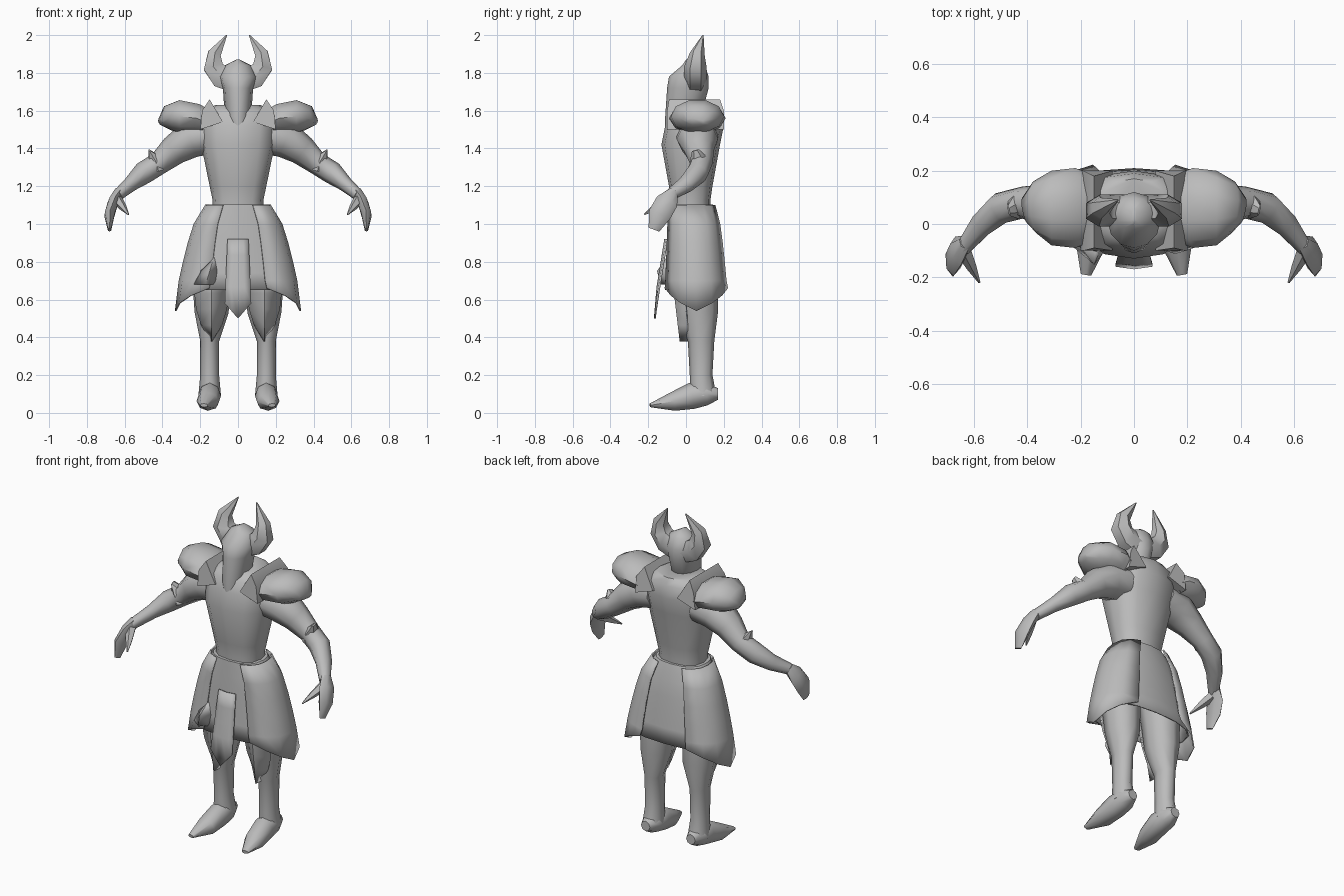
import bpy, bmesh, math
from mathutils import Vector

cube = bpy.data.objects.get("Cube")
if cube:
    bpy.data.objects.remove(cube)

shade = (0.5, 0.5, 0.5, 1)
grey = bpy.data.materials.new("stone_grey")
grey.use_nodes = True
grey.diffuse_color = shade
grey.node_tree.nodes["Principled BSDF"].inputs["Base Color"].default_value = shade


def skin(name, rings, closed=True, open_end=False, mirror=False, thick=0, angle=55):
    """Join rows of points into one smooth-shaded surface."""
    bm = bmesh.new()
    rows = [[bm.verts.new(point) for point in ring] for ring in rings]
    count = len(rows[0])
    for upper, lower in zip(rows, rows[1:]):
        for i in range(count if closed else count - 1):
            j = (i + 1) % count
            bm.faces.new((upper[i], upper[j], lower[j], lower[i]))
    if closed:
        bm.faces.new(reversed(rows[0]))
        if not open_end:
            bm.faces.new(rows[-1])
    bmesh.ops.recalc_face_normals(bm, faces=bm.faces)
    mesh = bpy.data.meshes.new(name)
    bm.to_mesh(mesh)
    bm.free()
    mesh.materials.append(grey)
    part = bpy.data.objects.new(name, mesh)
    bpy.context.collection.objects.link(part)
    if thick:
        solid = part.modifiers.new("thickness", "SOLIDIFY")
        solid.thickness, solid.offset = thick, 0
    if mirror:
        part.modifiers.new("mirror", "MIRROR").use_mirror_merge = False
    bpy.ops.object.select_all(action="DESELECT")
    part.select_set(True)
    bpy.context.view_layer.objects.active = part
    bpy.ops.object.shade_smooth_by_angle(angle=math.radians(angle))


def oval(height, half_width, front, back, sides=12, power=0.8):
    """Level ring, a little boxier than an ellipse."""
    points = []
    for i in range(sides):
        turn = math.tau * i / sides
        c, s = math.cos(turn), math.sin(turn)
        across = math.copysign(abs(c) ** power, c)
        along = math.copysign(abs(s) ** power, s)
        points.append((across * half_width,
                       (along * (back - front) + back + front) / 2, height))
    return points


def tube(name, path, side=(0, 1, 0), sides=8, **options):
    """Mirrored sweep along (centre, half size along side, half size across)."""
    centres = [Vector(centre) for centre, along, across in path]
    last = len(path) - 1
    rings = []
    for i, (centre, along, across) in enumerate(path):
        direction = (centres[min(i + 1, last)] - centres[max(i - 1, 0)]).normalized()
        u = Vector(side)
        u = (u - direction * u.dot(direction)).normalized()
        v = direction.cross(u)
        turns = [math.tau * k / sides for k in range(sides)]
        rings.append([centres[i] + u * along * math.cos(t) + v * across * math.sin(t)
                      for t in turns])
    skin(name, rings, mirror=True, **options)


def steps(count):
    """Even fractions from zero to one."""
    return [i / count for i in range(count + 1)]


# Torso with narrow waist and broad chest
skin("torso", [oval(*ring) for ring in (
    (1, .14, -.08, .13), (1.13, .135, -.08, .13), (1.2, .15, -.09, .14),
    (1.42, .195, -.13, .18), (1.52, .2, -.11, .2), (1.59, .19, -.09, .19),
    (1.63, .12, -.05, .17))])

# Helmet with a long pointed face guard
skin("helmet", [oval(*ring, power=1) for ring in (
    (1.5, .02, -.11, -.06), (1.57, .07, -.11, .08), (1.72, .08, -.1, .12),
    (1.78, .1, -.09, .12), (1.84, .07, -.02, .1), (1.87, .01, 0, .06))])
tube("horns", [((.03, .05, 1.76), .06, .07), ((.09, .05, 1.78), .06, .07),
               ((.13, .05, 1.83), .06, .06), ((.125, .06, 1.9), .04, .04),
               ((.06, .09, 2), .003, .003)], sides=6)

# Upright collar wedges beside the neck
skin("collar", [[(.2, y, 1.5), (.19, y, 1.6), (.15, y * .9, 1.66), (.08, y, 1.54)]
                for y in (-.1, .05, .2)], mirror=True, angle=30)

# Shoulder guards
tube("shoulder_guard", [((.17, .06, 1.54), .13, .07), ((.22, .06, 1.56), .15, .08),
                        ((.31, .06, 1.57), .14, .09), ((.37, .06, 1.56), .1, .07),
                        ((.41, .05, 1.54), .05, .02)], sides=10)

# Arms with a flared guard on the elbow
tube("arm", [((.14, .06, 1.47), .11, .1), ((.25, .06, 1.45), .11, .1),
             ((.34, .07, 1.39), .08, .08), ((.42, .08, 1.32), .06, .06),
             ((.5, .06, 1.27), .06, .06), ((.57, 0, 1.21), .05, .04),
             ((.64, -.09, 1.15), .03, .03)])
tube("elbow_guard", [((.42, .07, 1.28), .05, .05), ((.44, .07, 1.34), .05, .04),
                     ((.47, .05, 1.39), .02, .004)], sides=6, angle=40)
tube("hand", [((.63, -.07, 1.17), .03, .03), ((.66, -.1, 1.12), .06, .03),
              ((.68, -.14, 1.05), .06, .03), ((.68, -.17, .97), .03, .01)], sides=6)
tube("thumb", [((.64, -.1, 1.13), .03, .03), ((.61, -.16, 1.09), .02, .02),
               ((.58, -.22, 1.05), .004, .004)], sides=5)


# Skirt, with a longer overlapping panel on each side
def skirt_ring(t, inset):
    flare = t ** .6
    return oval(1.1 - t / 2, .17 + .16 * flare - inset, -.1 - .02 * t + inset / 2,
                .16 + .07 * flare - inset, sides=16)


skin("skirt", [skirt_ring(0, .04)] + [skirt_ring(t * .9, .02) for t in steps(5)],
     open_end=True, thick=.008)
side_rows = []
for t in steps(5):
    ring = skirt_ring(t, 0)
    side_rows.append(ring[-3:] + ring[:4])
side_rows[-1] = [(x, y, .54 + .04 * abs(i - 3))
                 for i, (x, y, z) in enumerate(side_rows[-1])]
skin("skirt_side_panel", side_rows, closed=False, mirror=True, thick=.008)

# Hanging front panel ending in a point
panel_rows = []
for t in steps(4):
    drop = .04 if t == 1 else 0
    panel_rows.append([(k * (.055 + .015 * t), -.11 - .055 * t + .01 * abs(k),
                        .92 - .34 * t - 2 * drop * (1 - abs(k)))
                       for k in (-1, -.5, 0, .5, 1)])
skin("front_panel", panel_rows, closed=False, thick=.01)

# Crumpled pouch on one side of the skirt
skin("pouch", [[(x - width, -.08, z), (x, depth, z), (x + width, -.08, z)]
               for x, z, width, depth in ((-.13, .82, .01, -.1), (-.15, .75, .05, -.15),
                                          (-.17, .68, .06, -.13))],
     closed=False, thick=.008, angle=30)

# Pointed cloth flaps over the thighs
flap_rows = []
for t in steps(4):
    width = .09 * (1.01 - t ** 3)
    front = -.07 + .04 * t
    flap_rows.append([(.14 + k * width, front + .05 * abs(k), .72 - .34 * t)
                      for k in (-1, 0, 1)])
skin("thigh_flap", flap_rows, closed=False, mirror=True, thick=.008)

# Legs and feet
tube("leg", [((.13, .05, .9), .12, .12), ((.14, .06, .68), .11, .1),
             ((.14, .07, .53), .1, .09), ((.15, .08, .38), .07, .05),
             ((.15, .08, .2), .06, .05), ((.15, .09, .09), .07, .06)])
tube("foot", [((.15, .17, .1), .03, .03), ((.15, .11, .1), .06, .06),
              ((.15, .03, .09), .06, .07), ((.16, -.07, .06), .06, .05),
              ((.18, -.19, .04), .02, .01)], side=(1, 0, 0))
